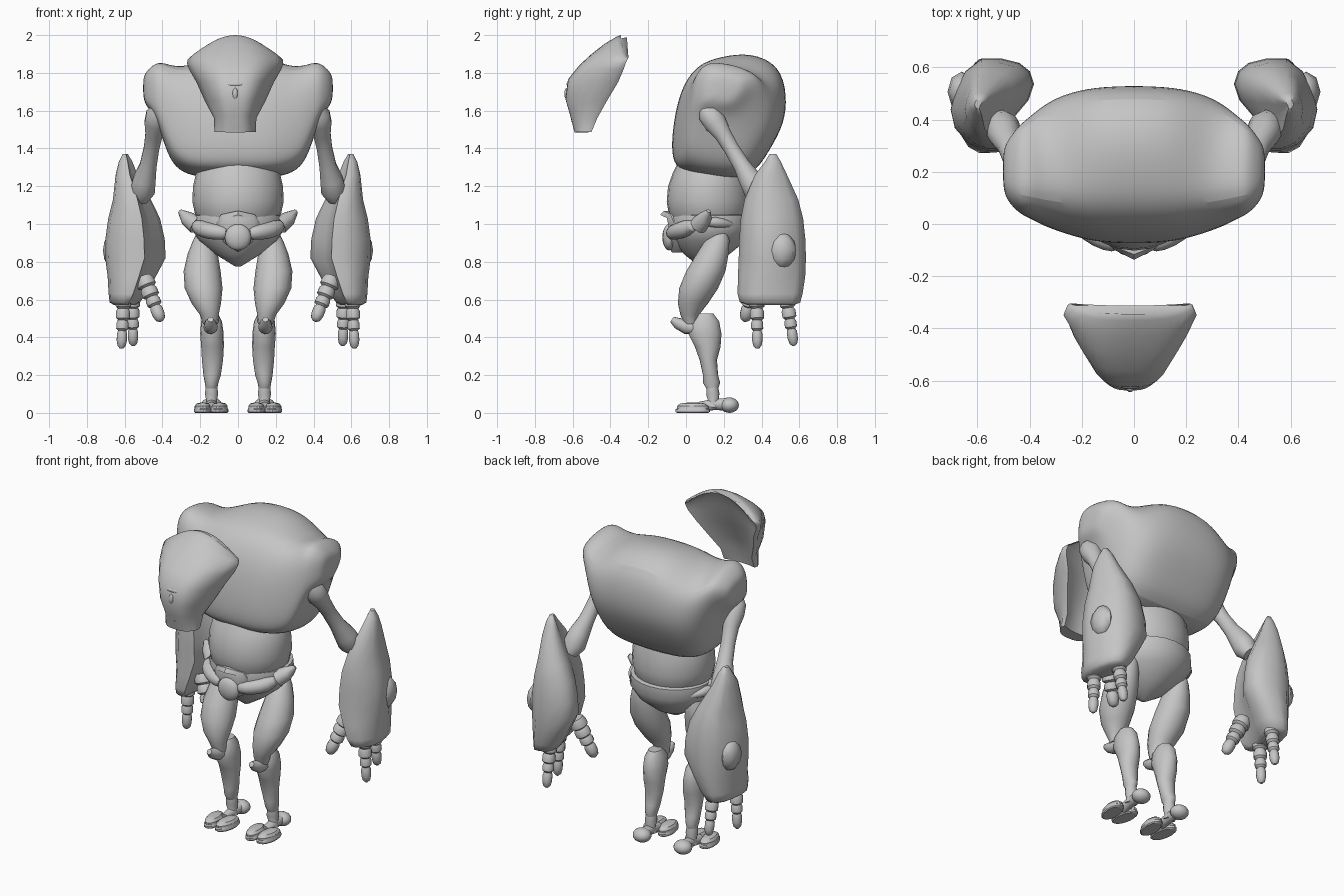
import bpy, bmesh, math
from mathutils import Vector, Matrix

grey = bpy.data.materials.new("plain_grey")
grey.diffuse_color = (0.56, 0.56, 0.56, 1)


def finish(name, bm, mirror=False, subsurf=0, angle=50):
    bmesh.ops.recalc_face_normals(bm, faces=bm.faces)
    me = bpy.data.meshes.new(name)
    bm.to_mesh(me)
    bm.free()
    ob = bpy.data.objects.new(name, me)
    bpy.context.collection.objects.link(ob)
    me.materials.append(grey)
    bpy.ops.object.select_all(action='DESELECT')
    ob.select_set(True)
    bpy.context.view_layer.objects.active = ob
    bpy.ops.object.shade_smooth_by_angle(angle=math.radians(angle))
    if mirror:
        ob.modifiers.new("mirror", 'MIRROR').use_mirror_merge = False
    if subsurf:
        m = ob.modifiers.new("smooth", 'SUBSURF')
        m.levels = m.render_levels = subsurf
    return ob


def loft(name, rings, **kw):
    """Skin a list of equal-length closed rings and cap both ends."""
    bm = bmesh.new()
    vs = [[bm.verts.new(p) for p in r] for r in rings]
    n = len(rings[0])
    for a, b in zip(vs, vs[1:]):
        for i in range(n):
            j = (i + 1) % n
            bm.faces.new((a[i], a[j], b[j], b[i]))
    bm.faces.new(vs[0])
    bm.faces.new(vs[-1])
    return finish(name, bm, **kw)


def circle(n):
    return [(math.cos(2 * math.pi * i / n), math.sin(2 * math.pi * i / n)) for i in range(n)]


def stack(name, rows, shape=None, **kw):
    """Horizontal sections: (z, centre x, centre y, radius x, radius y)."""
    shape = shape or circle(16)
    loft(name, [[(cx + rx * u, cy + ry * v, z) for u, v in shape]
                for z, cx, cy, rx, ry in rows], **kw)


def tube(name, path, n=12, **kw):
    """Round sections along a path of (x, y, z, radius)."""
    pts = [Vector(p[:3]) for p in path]
    rings = []
    for i, p in enumerate(pts):
        t = (pts[min(i + 1, len(pts) - 1)] - pts[max(i - 1, 0)]).normalized()
        a = t.cross(Vector((0.3, 1, 0.2))).normalized()
        b = t.cross(a)
        rings.append([p + path[i][3] * (a * u + b * v) for u, v in circle(n)])
    loft(name, rings, **kw)


def ball(name, c, r, seg=16, **kw):
    bm = bmesh.new()
    bmesh.ops.create_uvsphere(bm, u_segments=seg, v_segments=seg // 2 + 2, radius=1)
    bm.transform(Matrix.Translation(c) @ Matrix.Diagonal((*r, 1)))
    finish(name, bm, **kw)


# Torso: a middle profile blending to a shoulder profile, scaled into a box at each station across x
middle = [(.69, 0), (.85, .23), (.98, .44), (1.005, .66), (.94, .91), (.68, 1.005), (.43, .97),
          (.21, .905), (.06, .69), (-.005, .35), (0, .16), (.06, .07), (.36, .01)]
lobe = [(.66, .02), (.82, .2), (.96, .42), (1, .62), (.95, .8), (.7, .93), (.43, .99),
        (.2, .995), (.04, .8), (-.005, .45), (0, .2), (.06, .08), (.36, .01)]
half = [(0, 0, -.075, .535, 1.235, 1.91), (.15, .1, -.07, .53, 1.235, 1.9),
        (.27, .6, -.035, .505, 1.25, 1.85), (.35, .9, -.005, .46, 1.305, 1.845),
        (.395, 1, .02, .42, 1.43, 1.86), (.44, 1, .04, .385, 1.57, 1.855),
        (.487, 1, .09, .32, 1.62, 1.81), (.503, 1, .14, .28, 1.67, 1.77)]
stations = [(-h[0], *h[1:]) for h in half[:0:-1]] + half
rings = []
for x, k, y0, y1, z0, z1 in stations:
    mix = [Vector(a).lerp(Vector(b), k) for a, b in zip(middle, lobe)]
    rings.append([(x, y0 + p.x * (y1 - y0), z0 + p.y * (z1 - z0)) for p in mix])
loft("torso", rings, subsurf=2)

# Abdomen and pelvis
stack("abdomen", [(1.32, 0, .13, .19, .175), (1.27, 0, .125, .222, .195), (1.2, 0, .12, .238, .215),
                  (1.12, 0, .12, .242, .222), (1.04, 0, .12, .225, .21), (.97, 0, .12, .17, .16)],
      shape=circle(24))
stack("pelvis", [(1.05, 0, .135, .215, .2), (1.045, 0, .135, .24, .22), (.98, 0, .13, .25, .225),
                 (.91, 0, .125, .205, .19), (.84, 0, .11, .12, .12), (.775, 0, .09, .015, .02)],
      shape=circle(24))
tube("belt", [(.05, -.075, .95, .035), (.1, -.068, .955, .042), (.17, -.03, .965, .046),
              (.225, .03, .99, .046), (.26, .11, 1.015, .038), (.24, .2, 1.005, .025),
              (.17, .27, .99, .01)], mirror=True, subsurf=1)
tube("belt_wing", [(.22, .07, .995, .05), (.27, .1, 1.03, .04), (.308, .12, 1.068, .012)],
     n=8, mirror=True)
hexagon = [(-.125, .99), (-.09, 1.05), (0, 1.07), (.09, 1.05), (.125, .99), (.075, .9),
           (0, .85), (-.075, .9)]
loft("buckle", [[(x * s, y + abs(x) * .35 - (z - .96) * .2, .96 + (z - .96) * s) for x, z in hexagon]
                for s, y in ((1, -.04), (1, -.095), (.8, -.115))])
ball("buckle_knob", (0, -.09, .93), (.07, .035, .07))

# Legs
stack("thigh", [(.95, .185, .18, .035, .04), (.91, .185, .165, .055, .065), (.84, .187, .14, .08, .085),
                (.75, .19, .105, .098, .104), (.66, .182, .067, .1, .103), (.58, .168, .037, .078, .08),
                (.52, .152, .02, .05, .05), (.47, .145, .025, .04, .035)], mirror=True)
stack("shin", [(.525, .14, .1, .035, .045), (.485, .14, .095, .055, .08), (.42, .138, .1, .062, .088),
               (.35, .135, .115, .06, .068), (.28, .135, .118, .056, .046), (.2, .137, .13, .046, .04),
               (.16, .14, .135, .036, .046), (.125, .14, .14, .03, .03)], mirror=True)
tube("knee_cap", [(.145, .06, .45, .035), (.145, 0, .455, .038), (.145, -.045, .475, .03),
                  (.145, -.075, .495, .016)], mirror=True)
tube("ankle", [(.14, .138, .15, .03), (.14, .142, .1, .036), (.14, .145, .06, .028),
               (.14, .14, .03, .035)], mirror=True)
tube("heel_link", [(.14, .07, .03, .028), (.14, .15, .045, .03), (.14, .24, .045, .035)], mirror=True)
ball("heel", (.14, .23, .041), (.055, .05, .041), mirror=True)
for side, x, r in (("inner", .097, .12), ("outer", .187, -.12)):
    rot = Matrix.Rotation(r, 2)
    oval = [rot @ Vector((u * .045, v * .092)) for u, v in circle(18)]
    loft(side + "_toe", [[(x + p.x * s, .035 + p.y * s, z) for p in oval] for s, z in
                         ((.9, 0), (1, .006), (1, .018), (.92, .024), (.92, .036), (.7, .05), (.3, .054))],
         mirror=True, angle=35)

# Arms
tube("upper_arm", [(.42, .09, 1.62, .03), (.427, .12, 1.585, .06), (.435, .155, 1.535, .062),
                   (.445, .195, 1.475, .047), (.458, .24, 1.4, .042), (.475, .295, 1.31, .046),
                   (.495, .34, 1.235, .062), (.505, .37, 1.18, .068), (.52, .4, 1.13, .045)], mirror=True)
shell = [(-1, .45), (-.9, .72), (-.65, .9), (-.2, 1), (.25, 1), (.65, .72), (.88, .3), (1, -.1),
         (.9, -.5), (.5, -.87), (.1, -1), (-.3, -1), (-.38, -.7), (-.54, -.25), (-.87, .1)]
stack("forearm", [(1.37, .597, .46, .014, .018), (1.33, .595, .46, .036, .042),
                  (1.26, .59, .45, .058, .085), (1.13, .562, .452, .1, .142),
                  (1.03, .55, .455, .137, .165), (.92, .545, .457, .157, .175), (.82, .543, .457, .16, .178),
                  (.72, .563, .453, .127, .178), (.63, .585, .445, .1, .172), (.585, .6, .445, .08, .16),
                  (.57, .6, .45, .055, .12)], shape=shell, mirror=True, angle=60)
ball("forearm_knob", (.66, .507, .86), (.055, .077, .095), seg=8, mirror=True)

# Fingers: beaded tubes tapering to the tip
beads = [(0, .034), (.1, .042), (.2, .042), (.24, .03), (.3, .038), (.42, .038), (.46, .026),
         (.52, .033), (.62, .033), (.66, .022), (.72, .028), (.85, .028), (.95, .022), (1, .008)]
for name, a, b, k in (("front_finger", (.605, .375, .62), (.617, .378, .34), 1),
                      ("rear_finger", (.56, .53, .62), (.555, .572, .355), 1),
                      ("thumb", (.5, .365, .72), (.406, .31, .485), 1.2)):
    a, b = Vector(a), Vector(b)
    tube(name, [(*a.lerp(b, t), r * k) for t, r in beads], mirror=True, angle=40)

# Face mask: rows of (half width, front y, front z, edge y, edge z), hollowed slightly at the back
rows = [(.11, -.59, 1.485, -.5, 1.488), (.112, -.615, 1.58, -.47, 1.56), (.16, -.638, 1.66, -.42, 1.65),
        (.205, -.625, 1.765, -.36, 1.75), (.245, -.565, 1.84, -.33, 1.82), (.255, -.5, 1.9, -.32, 1.85),
        (.252, -.43, 1.955, -.31, 1.87), (.243, -.37, 1.99, -.305, 1.88), (.225, -.345, 2.0, -.305, 1.885)]
cols = [i / 8 for i in range(-8, 9)]
rings = []
for w, yf, zf, ye, ze in rows:
    yr = ye - .3 * min(.1, ye - yf)
    ring = [(-.015 + w * s, yf + (yr - yf) * abs(s) ** 3.3, zf + (ze - zf) * abs(s) ** 1.9) for s in cols]
    ring += [(-.015 + w * s * .95, ye + (yf - ye) * .2 * (1 - s * s), ze + (zf - ze) * .9 * (1 - s * s))
             for s in cols[::-1]]
    rings.append(ring)
loft("face_mask", rings, angle=65)
ball("mask_nose", (-.015, -.632, 1.69), (.014, .012, .03))
ball("mask_brow", (-.015, -.622, 1.74), (.045, .01, .012))
tube("mask_mouth", [(-.08, -.583, 1.54, .004), (-.055, -.597, 1.543, .005), (-.015, -.603, 1.543, .005),
                    (.025, -.597, 1.543, .005), (.05, -.583, 1.54, .004)], n=6)
